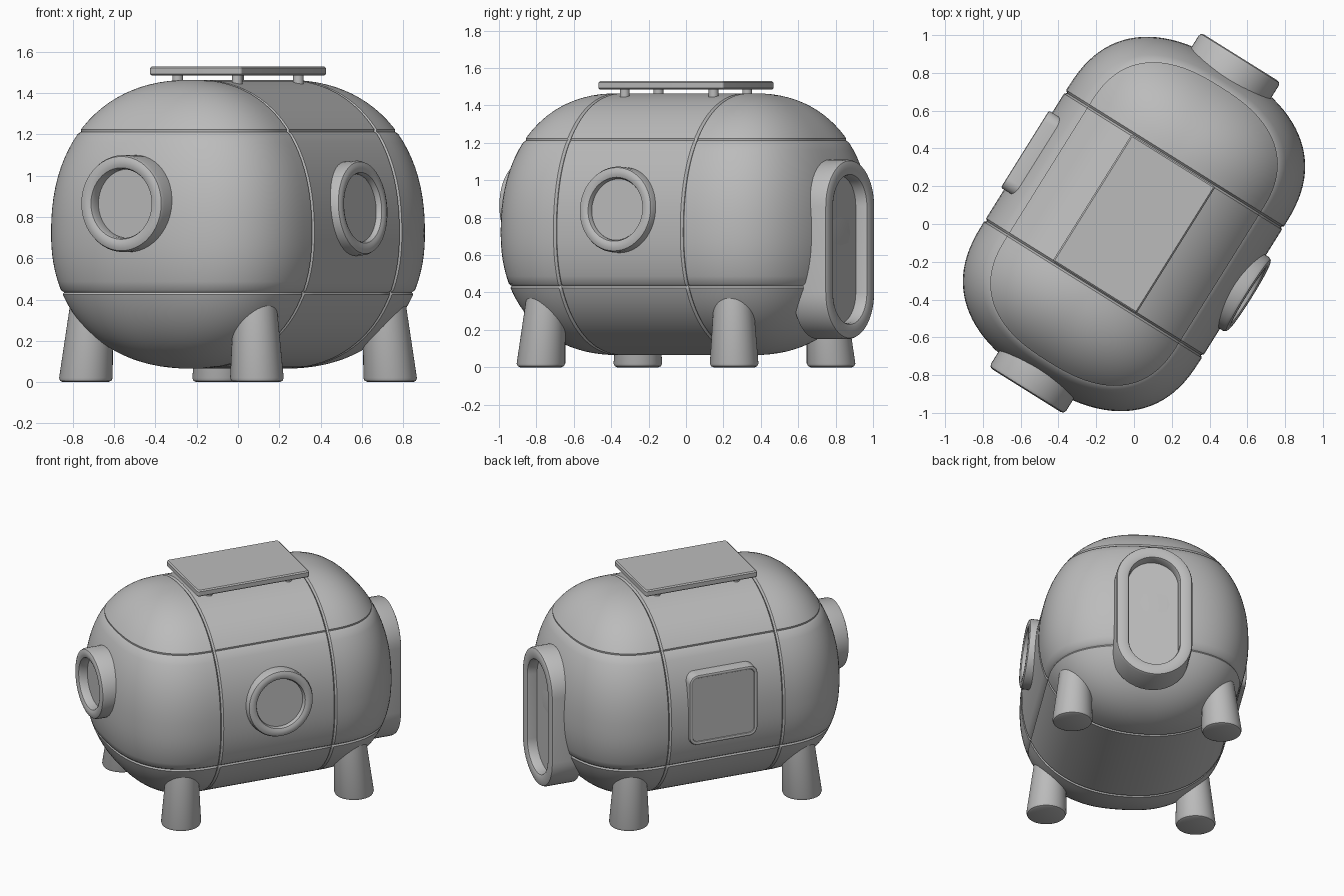
import bpy, bmesh, math
from mathutils import Matrix, Vector

if "Cube" in bpy.data.objects:
    bpy.data.objects.remove(bpy.data.objects["Cube"])

TURN = Matrix.Rotation(math.radians(-32), 4, 'Z')   # whole model is turned on the ground
grey = bpy.data.materials.new("light_grey")
grey.diffuse_color = (0.5, 0.5, 0.5, 1)
grey.use_nodes = True
grey.node_tree.nodes["Principled BSDF"].inputs["Base Color"].default_value = grey.diffuse_color


def finish(name, bm, matrix=Matrix()):
    bmesh.ops.remove_doubles(bm, verts=bm.verts, dist=1e-5)
    bmesh.ops.recalc_face_normals(bm, faces=bm.faces)
    bm.transform(TURN @ matrix)
    me = bpy.data.meshes.new(name)
    bm.to_mesh(me)
    bm.free()
    me.materials.append(grey)
    ob = bpy.data.objects.new(name, me)
    bpy.context.collection.objects.link(ob)
    bpy.ops.object.select_all(action='DESELECT')
    ob.select_set(True)
    bpy.context.view_layer.objects.active = ob
    bpy.ops.object.shade_smooth_by_angle(angle=math.radians(35))
    return ob


def skin(bm, rings):
    for a, b in zip(rings, rings[1:]):
        n = len(a)
        for i in range(n):
            j = (i + 1) % n
            bm.faces.new((a[i], a[j], b[j], b[i]))


def loft(name, w, h, r, profile, matrix):
    """Rounded rectangle (half sizes w, h) stacked along its axis: profile = (inset, depth)."""
    bm = bmesh.new()
    rings = []
    for inset, d in profile:
        rad = max(r - inset, 0.004)
        ring = []
        for q, (sx, sy) in enumerate(((1, 1), (-1, 1), (-1, -1), (1, -1))):
            cx, cy = sx * (w - inset - rad), sy * (h - inset - rad)
            for k in range(13):
                t = (q + k / 12) * math.pi / 2
                ring.append(bm.verts.new((cx + rad * math.cos(t), cy + rad * math.sin(t), d)))
        rings.append(ring)
    skin(bm, rings)
    bm.faces.new(rings[0])
    bm.faces.new(rings[-1])
    return finish(name, bm, matrix)


def facing(deg, z, tilt=0, shift=0):
    """Axes for a part on a wall: its depth axis points outwards at the given angle."""
    base = Matrix(((0, 0, 1, 0), (1, 0, 0, shift), (0, 1, 0, 0), (0, 0, 0, 1)))
    return (Matrix.Translation((0, 0, z)) @ Matrix.Rotation(math.radians(deg), 4, 'Z')
            @ Matrix.Rotation(math.radians(tilt), 4, 'Y') @ base)


def rim_profile(back, front, rim, floor, soft):
    return [(0, back), (0, front - soft), (soft * .3, front - soft * .3), (soft, front),
            (rim - soft, front), (rim - soft * .3, front - soft * .3),
            (rim, front - soft), (rim, floor)]


# ---- body: stretched superellipsoid with seam grooves ----
A, B, MID, P = 0.68, 0.557, 0.42, 2.5
ZC, GROOVE, SEAM_Y = 0.72, 0.983, 0.40


def half(up):                       # height and roundness of the upper and lower half
    return (0.745, 2.25) if up else (0.655, 2.2)


outline = []        # (x, cap y, straight y, is seam)
side = [(-SEAM_Y - .011, 0), (-SEAM_Y, 1), (-SEAM_Y + .011, 0)]
side += [(y / 10, 0) for y in range(-3, 4)]
side += [(SEAM_Y - .011, 0), (SEAM_Y, 1), (SEAM_Y + .011, 0)]
for sgn in (1, -1):
    outline += [(sgn * A, 0, sgn * y, s) for y, s in side]
    for k in range(49):
        u = math.pi * k / 48
        c, s = math.cos(u), math.sin(u)
        x = A * math.copysign(abs(c) ** (2 / P), c) if abs(c) > 1e-9 else 0
        outline.append((sgn * x, sgn * B * max(s, 0) ** (2 / P), sgn * MID, 0))


def row_angle(z):
    h, q = half(z > ZC)
    return math.copysign(math.asin((abs(z - ZC) / h) ** (q / 2)), z - ZC)


seams = [0.435, 1.213]
rows = [(row_angle(z + d), d == 0) for z in seams for d in (-.011, 0, .011)]
rows += [(t, False) for t in (math.pi * (k / 48 - .5) for k in range(49))
         if all(abs(t - row_angle(z)) > .04 for z in seams)]

bm = bmesh.new()
rings = []
for t, seam_row in sorted(rows):
    h, q = half(t > 0)
    s = max(math.cos(t), 0) ** (2 / q) if math.cos(t) > 1e-6 else 0
    z = h * math.copysign(abs(math.sin(t)) ** (2 / q), math.sin(t))
    ring = []
    for x, cap, y, seam_col in outline:
        g = GROOVE if seam_row or seam_col else 1
        gz = GROOVE if seam_col else 1
        ring.append(bm.verts.new((x * s * g, y + cap * s * g, ZC + z * gz)))
    rings.append(ring)
skin(bm, rings)
bmesh.ops.dissolve_degenerate(bm, dist=1e-5, edges=bm.edges)
finish("body", bm)

# ---- round windows on the front end and the right side ----
loft("front_window", .235, .235, .235, rim_profile(.88, 1.05, .068, .985, .022),
     facing(-90, .865, 0, -.015))
loft("side_window", .23, .23, .23, rim_profile(.58, .722, .065, .688, .022), facing(0, .795, -4))

# ---- tall door frame on the back end ----
loft("door_frame", .25, .48, .25, rim_profile(.84, 1.047, .085, .975, .02),
     facing(90, .63, 0, -.012))

# ---- square hatch on the left side ----
loft("side_hatch", .24, .25, .06, rim_profile(.58, .70, .025, .692, .01),
     facing(180, .83, 0, -.03))

# ---- roof panel on four posts ----
loft("roof_panel", .262, .395, .015,
     [(.008, 1.485), (0, 1.492), (0, 1.522), (.008, 1.53)], Matrix())
for i, (sx, sy) in enumerate(((1, 1), (-1, 1), (-1, -1), (1, -1))):
    loft(f"roof_post_{i + 1}", .026, .026, .026, [(0, 1.40), (0, 1.49)],
         Matrix.Translation((sx * .17, sy * .28, 0)))

    # ---- tapered leg leaning in towards the body ----
    lean = Matrix.Translation((sx * .49, sy * .61, 0))
    lean[0][2], lean[1][2] = -sx * .06, -sy * .05
    loft(f"leg_{i + 1}", .13, .13, .13,
         [(.02, 0), (.006, .006), (0, .02), (.035, .5)], lean)
